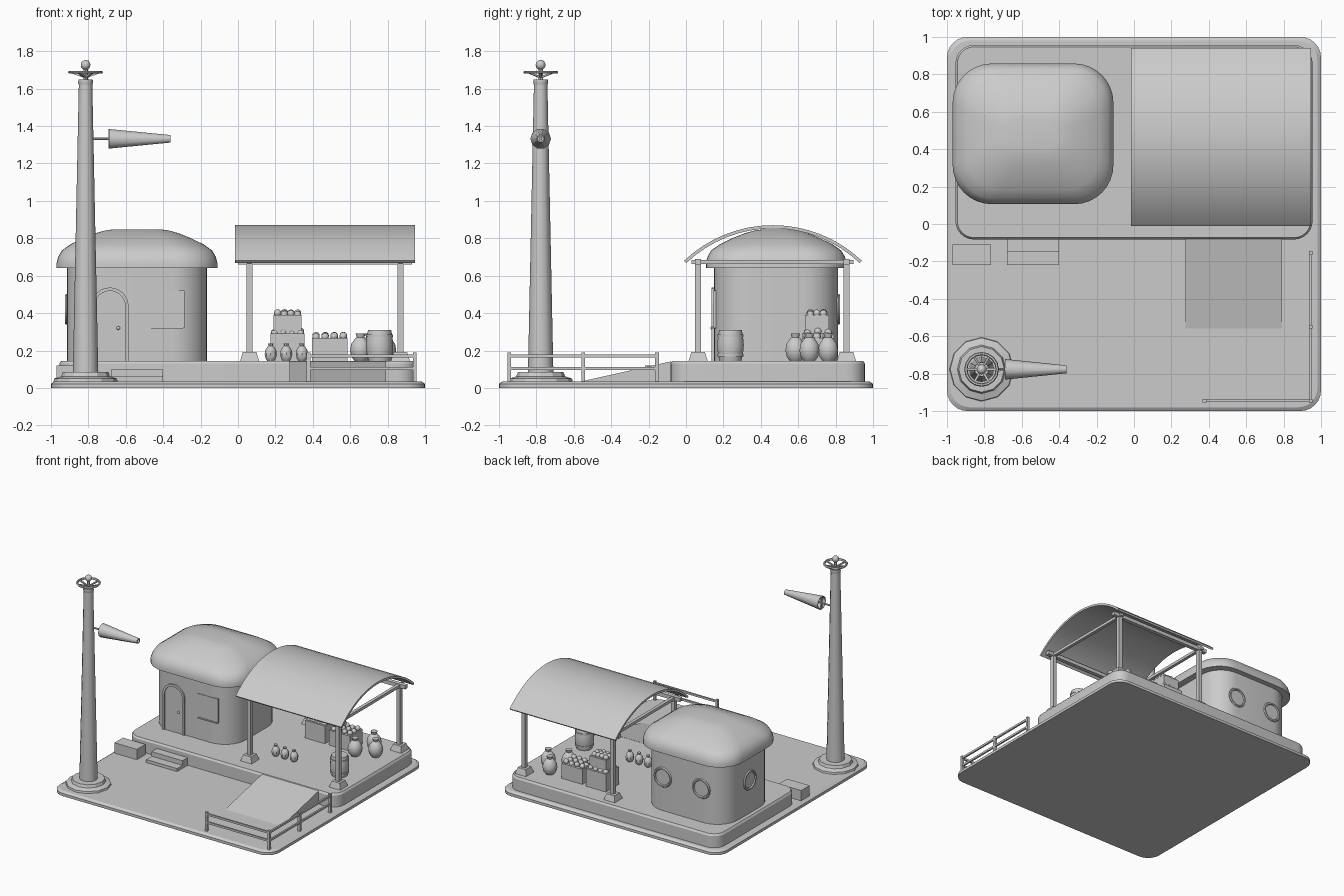
import bpy, bmesh, math, random
from mathutils import Vector, Matrix

if "Cube" in bpy.data.objects:
    bpy.data.objects.remove(bpy.data.objects["Cube"])

random.seed(3)
grey = bpy.data.materials.new("plain_grey")
grey.diffuse_color = (0.6, 0.6, 0.6, 1)
grey.use_nodes = True
grey.node_tree.nodes["Principled BSDF"].inputs["Base Color"].default_value = grey.diffuse_color


def finish(name, bm, angle=30):
    bmesh.ops.recalc_face_normals(bm, faces=bm.faces)
    me = bpy.data.meshes.new(name)
    bm.to_mesh(me)
    bm.free()
    me.materials.append(grey)
    ob = bpy.data.objects.new(name, me)
    bpy.context.collection.objects.link(ob)
    bpy.ops.object.select_all(action='DESELECT')
    ob.select_set(True)
    bpy.context.view_layer.objects.active = ob
    if angle:
        bpy.ops.object.shade_smooth_by_angle(angle=math.radians(angle))
    return ob


def loft(name, rings, caps=True, angle=30):
    """Skin a list of equal-length point rings."""
    bm = bmesh.new()
    vs = [[bm.verts.new(p) for p in r] for r in rings]
    n = len(vs[0])
    for a, b in zip(vs, vs[1:]):
        for i in range(n):
            j = (i + 1) % n
            bm.faces.new((a[i], a[j], b[j], b[i]))
    if caps:
        bm.faces.new(vs[0])
        bm.faces.new(vs[-1])
    return finish(name, bm, angle)


def rounded(cx, cy, z, hx, hy, r, seg=6):
    pts = []
    for k, (sx, sy) in enumerate(((1, 1), (-1, 1), (-1, -1), (1, -1))):
        for i in range(seg + 1):
            t = math.pi / 2 * (k + i / seg)
            pts.append((cx + sx * (hx - r) + r * math.cos(t), cy + sy * (hy - r) + r * math.sin(t), z))
    return pts


def lathe(name, cx, cy, prof, n=12, angle=40):
    """Turned shape from (radius, z) pairs."""
    ring = lambda r, z: [(cx + r * math.cos(math.tau * i / n), cy + r * math.sin(math.tau * i / n), z) for i in range(n)]
    return loft(name, [ring(r, z) for r, z in prof], True, angle)


def box(name, x0, x1, y0, y1, z0, z1):
    q = lambda z: [(x0, y0, z), (x1, y0, z), (x1, y1, z), (x0, y1, z)]
    return loft(name, [q(z0), q(z1)], True, 0)


def prism(name, pts, off):
    """Extrude a closed outline along an offset vector."""
    return loft(name, [pts, [tuple(Vector(p) + Vector(off)) for p in pts]])


def ball(name, c, r):
    bm = bmesh.new()
    bmesh.ops.create_icosphere(bm, subdivisions=2, radius=r, matrix=Matrix.Translation(c))
    return finish(name, bm, 60)


def torus(name, c, R, r, axis='Z', n=20, m=6):
    rings = []
    for j in range(m + 1):
        t = math.tau * j / m
        ring = []
        for i in range(n):
            a = math.tau * i / n
            u, v, w = (R + r * math.cos(t)) * math.cos(a), (R + r * math.cos(t)) * math.sin(a), r * math.sin(t)
            p = {'Z': (u, v, w), 'Y': (u, w, v), 'X': (w, u, v)}[axis]
            ring.append(tuple(Vector(c) + Vector(p)))
        rings.append(ring)
    return loft(name, rings, False, 60)


# Ground slab, raised platform, ramp and steps
loft("ground_slab", [rounded(0, 0, z, h, h, r) for z, h, r in ((0, 1, .11), (.022, 1, .11), (.035, .98, .1))], angle=20)
loft("platform", [rounded(0, .437, z, .955 - d, .52 - d, .1 - d) for z, d in ((.03, 0), (.13, 0), (.145, .01))], angle=20)
prism("ramp", [(.275, -.56, .035), (.275, -.08, .035), (.275, -.08, .142)], (.515, 0, 0))
box("side_block", -.97, -.765, -.22, -.11, .03, .12)
box("lower_step", -.68, -.4, -.22, -.14, .03, .06)
box("upper_step", -.68, -.4, -.15, -.075, .03, .098)

# Hut walls and domed roof
HX, HY = -.54, .482
loft("hut_walls", [rounded(HX, HY, z, .375, .332, .19, 8) for z in (.14, .66)])
roof = ((.64, 0, .21), (.668, 0, .21), (.70, .008, .21), (.735, .028, .2), (.768, .075, .19),
        (.80, .14, .16), (.828, .21, .12), (.843, .265, .08), (.847, .30, .05))
loft("hut_roof", [rounded(HX, HY, z, .43 - d, .376 - d, r, 8) for z, d, r in roof], angle=50)


# Arched door, square window and round windows
def arch(cx, r, y, z0, z1):
    return [(cx + r, y, z0)] + [(cx + r * math.cos(math.pi * i / 12), y, z1 + r * math.sin(math.pi * i / 12))
                                for i in range(13)] + [(cx - r, y, z0)]


prism("door_panel", arch(-.685, .085, .146, .145, .437), (0, .02, 0))
outer, inner = arch(-.685, .1, 0, .145, .437), arch(-.685, .082, 0, .145, .437)
at = lambda pts, y: [(p[0], y, p[2]) for p in pts]
loft("door_frame", [at(inner, .16), at(inner, .137), at(outer, .137), at(outer, .16)], False)
ball("door_knob", (-.64, .14, .32), .01)
box("window_pane", -.475, -.285, .146, .16, .32, .52)
box("window_sill", -.465, -.295, .14, .16, .318, .328)


def disc(name, c, r, axis):
    pts = []
    for i in range(20):
        a = math.tau * i / 20
        u, v = r * math.cos(a), r * math.sin(a)
        pts.append((c[0] + u, c[1], c[2] + v) if axis == 'Y' else (c[0], c[1] + u, c[2] + v))
    return prism(name, pts, (0, -.009, 0) if axis == 'Y' else (.009, 0, 0))


for c, ax in (((-.36, .816, .42), 'Y'), ((-.71, .816, .42), 'Y'), ((-.917, .482, .42), 'X')):
    torus("round_window_frame", c, .072, .01, ax)
    disc("round_window_glass", c, .07, ax)

# Canopy: curved sheet on four posts with footings and beams
R, cz, cy = .689, .181, .465
half = math.asin(.475 / R)
arc = lambda rad: [(-.015, cy + rad * math.sin(t), cz + rad * math.cos(t))
                   for t in [-half + 2 * half * i / 16 for i in range(17)]]
prism("canopy_sheet", arc(R) + arc(R - .017)[::-1], (.96, 0, 0))
for x in (.062, .868):
    for y in (.065, .858):
        box("canopy_post", x - .016, x + .016, y - .016, y + .016, .18, .67)
        q = lambda z, h: [(x - h, y - h, z), (x + h, y - h, z), (x + h, y + h, z), (x - h, y + h, z)]
        loft("post_footing", [q(.14, .052), q(.193, .036)], True, 0)
    box("canopy_cross_beam", x - .013, x + .013, .03, .895, .662, .685)
for y in (.065, .858):
    box("canopy_long_beam", 0, .93, y - .016, y + .016, .66, .69)

# Corner railing
for x, y in ((.945, -.155), (.945, -.55), (.945, -.945), (.377, -.945)):
    box("rail_post", x - .01, x + .01, y - .01, y + .01, .03, .19)
for z in (.105, .172):
    box("side_rail", .938, .952, -.95, -.15, z - .008, z + .008)
    box("front_rail", .375, .95, -.952, -.938, z - .008, z + .008)

# Tower with wheel and ball on top
TX, TY = -.815, -.777
lathe("tower_base", TX, TY, ((.172, .03), (.168, .05), (.13, .062), (.122, .085)), 12, 20)
lathe("tower_pole", TX, TY, ((.068, .08), (.036, 1.625)), 12)
lathe("tower_collar", TX, TY, ((.033, 1.615), (.04, 1.63), (.038, 1.65)), 12)
lathe("tower_stem", TX, TY, ((.012, 1.64), (.012, 1.72)), 8)
torus("tower_wheel", (TX, TY, 1.688), .084, .009, 'Z', 16)
for i in range(6):
    a = math.tau * i / 6
    d, s = Vector((math.cos(a), math.sin(a), 0)), Vector((-math.sin(a), math.cos(a), 0)) * .006
    c0, c1 = Vector((TX, TY, 1.655)), Vector((TX, TY, 1.685)) + d * .084
    up = Vector((0, 0, .01))
    loft("wheel_spoke", [[tuple(v) for v in (c - s, c + s, c + s + up, c - s + up)] for c in (c0, c1)], True, 0)
ball("tower_ball", (TX, TY, 1.727), .027)


# Wind sock on a rod
def xring(x, r, n=10):
    return [(x, TY + r * math.cos(math.tau * i / n), 1.332 + r * math.sin(math.tau * i / n)) for i in range(n)]


loft("sock_rod", [xring(-.81, .007), xring(-.66, .007)])
loft("wind_sock", [xring(-.36, .014), xring(-.36, .021), xring(-.69, .055), xring(-.69, .048), xring(-.36, .014)], False, 40)
box("sock_bracket", -.692, -.684, TY - .006, TY + .006, 1.28, 1.384)

# Crates with round fruit
for x0, x1, y0, y1, z0, z1 in ((.175, .355, .62, .79, .145, .29), (.19, .34, .635, .765, .29, .39), (.395, .585, .62, .78, .145, .268)):
    box("crate", x0, x1, y0, y1, z0, z1)
    for i in range(4):
        for j in range(3):
            ball("fruit", (x0 + .022 + i * (x1 - x0 - .044) / 3, y0 + .03 + j * (y1 - y0 - .06) / 2,
                           z1 + random.uniform(0, .012)), .021)

# Big jars, small pots and a barrel
jar = ((.032, 0), (.048, .02), (.056, .055), (.05, .09), (.03, .118), (.02, .125), (.026, .145))
for x, y in ((.655, .585), (.79, .66), (.705, .76)):
    lathe("big_jar", x, y, [(r, .145 + z) for r, z in jar], 10)
for x in (.175, .258, .342):
    lathe("small_pot", x, .24, [(r * .58, .145 + z * .64) for r, z in jar], 8)
lathe("barrel", .757, .238, ((.06, .145), (.069, .185), (.073, .228), (.069, .27), (.062, .31)), 14)
for r, z in ((.068, .175), (.068, .28)):
    lathe("barrel_hoop", .757, .238, ((r + .004, z - .007), (r + .004, z + .007)), 14)
